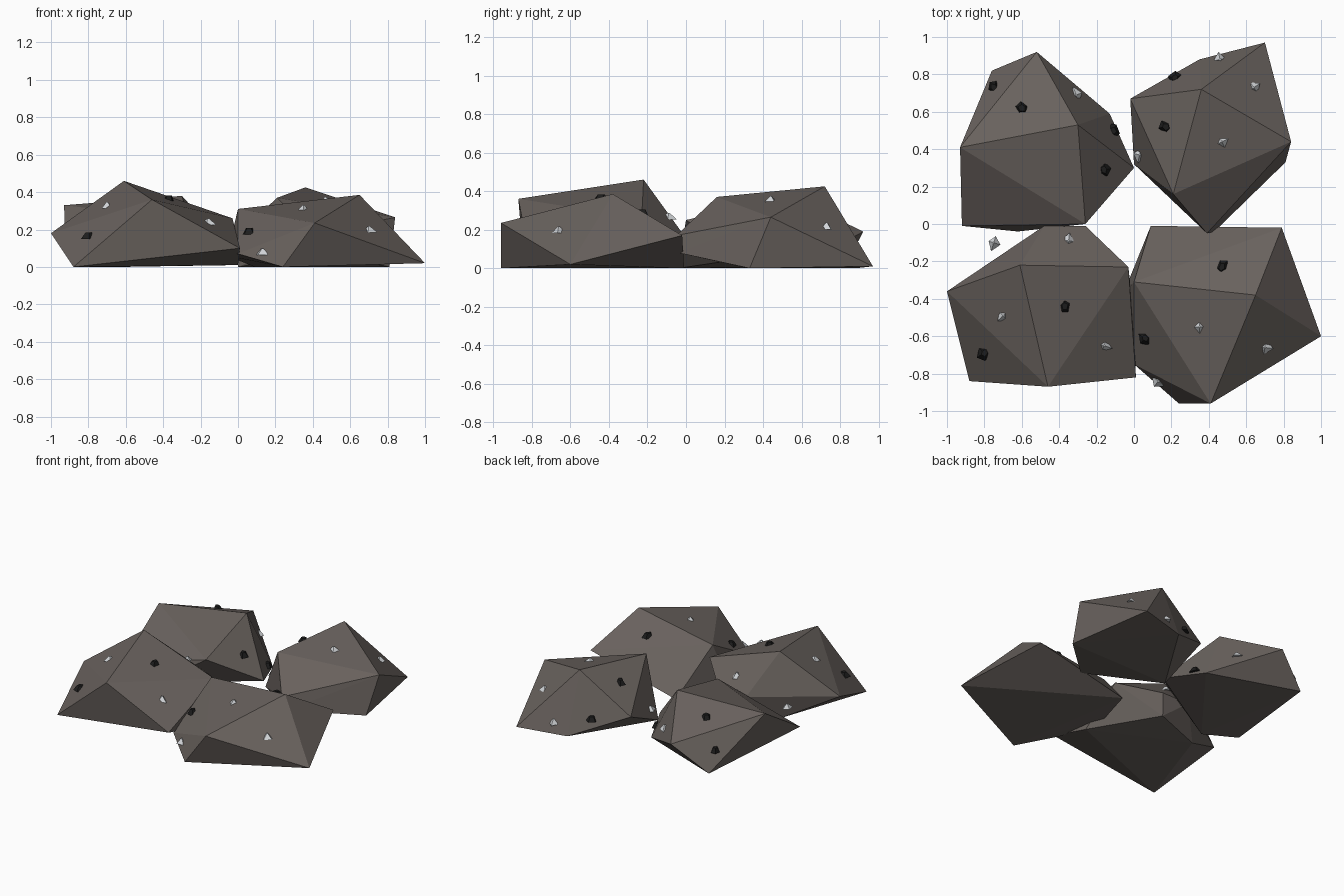
import bpy, bmesh, math, random
from mathutils import Matrix, Vector
from mathutils.bvhtree import BVHTree

random.seed(4)
cube = bpy.data.objects.get("Cube")
if cube:
    bpy.data.objects.remove(cube, do_unlink=True)


def material(name, colour, rough=0.9):
    mat = bpy.data.materials.new(name)
    mat.use_nodes = True
    mat.diffuse_color = (*colour, 1)
    bsdf = mat.node_tree.nodes["Principled BSDF"]
    bsdf.inputs["Base Color"].default_value = (*colour, 1)
    bsdf.inputs["Roughness"].default_value = rough
    return mat


stone = material("dark grey stone", (0.141, 0.122, 0.111))
coal = material("black coal", (0.012, 0.012, 0.012))
quartz = material("pale quartz", (0.65, 0.67, 0.69))


def add_object(name, bm, mat):
    mesh = bpy.data.meshes.new(name)
    bm.to_mesh(mesh)
    bm.free()
    mesh.materials.append(mat)
    obj = bpy.data.objects.new(name, mesh)
    bpy.context.collection.objects.link(obj)
    return obj


def rock(name, corners):
    """A faceted boulder: the convex hull of its corners."""
    bm = bmesh.new()
    for corner in corners:
        bm.verts.new(corner)
    hull = bmesh.ops.convex_hull(bm, input=bm.verts)
    spare = [v for v in set(hull["geom_interior"] + hull["geom_unused"])
             if isinstance(v, bmesh.types.BMVert)]
    bmesh.ops.delete(bm, geom=spare, context="VERTS")
    bmesh.ops.recalc_face_normals(bm, faces=bm.faces)
    surface = BVHTree.FromBMesh(bm)
    add_object(name, bm, stone)
    return surface


# Four boulders
rocks = [
    rock("front_right_rock", [
        (-.61, -.22, .46), (-.46, -.87, .36), (-.03, -.23, .26), (-1, -.36, .18),
        (-.48, -.01, .17), (-.26, -.01, .17), (.01, -.82, .1), (-.88, -.84, 0),
        (0, -.5, .01), (-.3, -.06, .03), (-.65, -.17, 0)]),
    rock("front_left_rock", [
        (.65, -.38, .385), (0, -.31, .31), (.41, -.96, .235), (.79, -.02, .17),
        (1, -.6, .02), (.24, -.96, 0), (0, -.75, .07), (-.06, -.38, .06),
        (.09, -.01, 0)]),
    rock("back_right_rock", [
        (-.3, .53, .38), (-.93, .41, .33), (-.26, 0, .25), (-.52, .92, .19),
        (-.92, -.01, .07), (-.76, .82, 0), (-.13, .59, .01), (0, .3, .05),
        (-.62, -.04, 0)]),
    rock("back_left_rock", [
        (.36, .72, .425), (.21, .16, .37), (.84, .44, .265), (-.02, .67, .16),
        (.39, -.05, .17), (.43, -.04, .08), (.7, .97, .01), (.35, .88, 0),
        (.81, .33, 0), (0, .32, 0)]),
]


def surface_point(x, y):
    """Topmost rock surface under a spot, or the closest one beside it."""
    down = Vector((0, 0, -1))
    hits = [r.ray_cast(Vector((x, y, 2)), down)[0] for r in rocks]
    hits = [h for h in hits if h]
    if hits:
        return max(hits, key=lambda h: h.z)
    spot = Vector((x, y, .12))
    return min((r.find_nearest(spot)[0] for r in rocks),
               key=lambda p: (p - spot).length)


def chips(name, mat, spots, sides, tip):
    """Small tapered fragments set in the rock surface."""
    for i, (x, y) in enumerate(spots):
        bm = bmesh.new()
        bmesh.ops.create_cone(bm, cap_ends=True, segments=sides,
                              radius1=.04, radius2=tip, depth=.034)
        for v in bm.verts:
            v.co.x *= random.uniform(.9, 1.2)
            v.co.y *= random.uniform(.7, 1)
        place = surface_point(x, y)
        bm.transform(Matrix.Translation((x, y, place.z + .004))
                     @ Matrix.Rotation(random.uniform(0, math.tau), 4, "Z"))
        add_object(f"{name}_{i + 1}", bm, mat)


chips("coal_chip", coal, [
    (-.75, .73), (-.6, .62), (-.11, .5), (-.16, .29), (.22, .78), (.17, .52),
    (-.37, -.44), (-.8, -.69), (.47, -.23), (.06, -.61)], 5, .02)
chips("quartz_chip", quartz, [
    (-.31, .69), (.03, .37), (.46, .88), (.64, .73), (.47, .44), (-.35, -.09),
    (-.7, -.49), (-.16, -.65), (-.75, -.1), (.35, -.55), (.7, -.66), (.13, -.84)], 4, .006)
